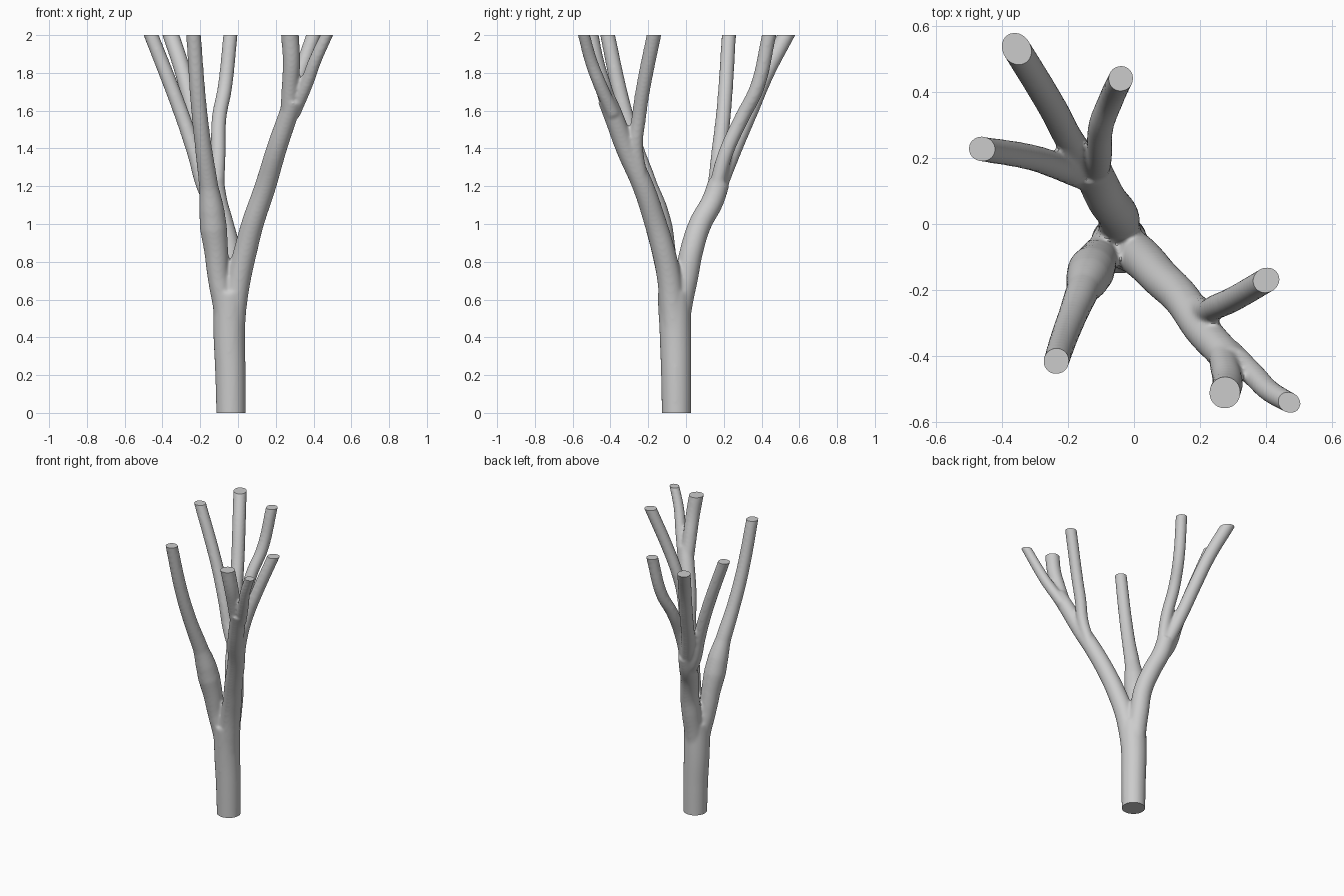
import bpy
import bmesh
from math import radians

if "Cube" in bpy.data.objects:
    bpy.data.objects.remove(bpy.data.objects["Cube"], do_unlink=True)

HEIGHT = 2.0
OVERSHOOT = 0.06  # limbs run past the cut planes, then are trimmed flat

bark = bpy.data.materials.new("pale grey bark")
bark.use_nodes = True
bark.diffuse_color = (0.6, 0.6, 0.6, 1)
bark.node_tree.nodes["Principled BSDF"].inputs["Base Color"].default_value = (0.6, 0.6, 0.6, 1)

# One curve holds every limb as a tapered round spline
curve = bpy.data.curves.new("tree_limbs", 'CURVE')
curve.dimensions = '3D'
curve.bevel_depth = 1.0
curve.bevel_resolution = 8
curve.resolution_u = 10
curve.use_fill_caps = True


def limb(start_radius, end_radius, *points):
    """Add a smooth tapered limb; a fourth value in a point swells it there."""
    points = list(points)
    x, y, z = points[-1]
    if z == HEIGHT:
        px, py, pz = points[-2]
        t = OVERSHOOT / (z - pz)
        points.append((x + (x - px) * t, y + (y - py) * t, z + OVERSHOOT))
    spline = curve.splines.new('BEZIER')
    spline.bezier_points.add(len(points) - 1)
    for i, (knot, point) in enumerate(zip(spline.bezier_points, points)):
        knot.co = point[:3]
        knot.handle_left_type = knot.handle_right_type = 'AUTO'
        blend = i / (len(points) - 1)
        knot.radius = start_radius + (end_radius - start_radius) * blend + sum(point[3:])


# Trunk
limb(.077, .088, (-.037, -.05, -OVERSHOOT), (-.04, -.052, .2), (-.046, -.056, .42), (-.043, -.064, .64))

# Back limb and its three branches
limb(.066, .058, (-.045, -.05, .42), (-.045, -.03, .57), (-.045, .002, .72), (-.05, .03, .86), (-.083, .075, 1.0),
     (-.115, .14, 1.12), (-.13, .175, 1.22))
limb(.044, .044, (-.125, .16, 1.16), (-.195, .255, 1.4), (-.24, .34, 1.6), (-.29, .425, 1.8), (-.355, .53, HEIGHT))
limb(.04, .038, (-.115, .15, 1.14), (-.105, .205, 1.36), (-.1, .295, 1.56), (-.07, .375, 1.72), (-.04, .44, HEIGHT))
limb(.044, .037, (-.11, .13, 1.08), (-.17, .152, 1.18), (-.23, .175, 1.38), (-.305, .2, 1.6), (-.46, .227, HEIGHT))

# Left-leaning front limb, swollen at its elbow
limb(.062, .037, (-.055, -.06, .42), (-.075, -.075, .57), (-.104, -.097, .72), (-.115, -.117, .85, .009),
     (-.13, -.142, .98, .02), (-.14, -.165, 1.08, .017), (-.155, -.2, 1.2, .004),
     (-.185, -.275, 1.42), (-.21, -.34, 1.65), (-.235, -.415, HEIGHT))

# Right-leaning front limb and its three branches
limb(.07, .049, (-.035, -.06, .42), (-.02, -.073, .57), (.006, -.09, .72), (.04, -.12, .86), (.077, -.16, 1.0),
     (.145, -.227, 1.2), (.205, -.318, 1.4), (.267, -.387, 1.58), (.295, -.42, 1.66))
limb(.038, .039, (.17, -.235, 1.22), (.218, -.265, 1.42), (.25, -.25, 1.56), (.295, -.23, 1.7), (.4, -.17, HEIGHT))
limb(.044, .049, (.265, -.385, 1.56), (.277, -.443, 1.74), (.283, -.48, 1.86), (.275, -.51, HEIGHT))
limb(.038, .03, (.29, -.385, 1.58), (.365, -.46, 1.75), (.41, -.505, 1.87), (.47, -.54, HEIGHT))

# Fuse the limbs into one skin and soften the crotches
raw = bpy.data.objects.new("limb_guides", curve)
bpy.context.collection.objects.link(raw)
bpy.context.view_layer.update()
graph = bpy.context.evaluated_depsgraph_get()
mesh = bpy.data.meshes.new_from_object(raw.evaluated_get(graph))
bpy.data.objects.remove(raw, do_unlink=True)

tree = bpy.data.objects.new("bare_tree", mesh)
bpy.context.collection.objects.link(tree)
fuse = tree.modifiers.new("fuse", 'REMESH')
fuse.mode = 'VOXEL'
fuse.voxel_size = 0.008
soften = tree.modifiers.new("soften", 'SMOOTH')
soften.factor = 0.5
soften.iterations = 14
bpy.context.view_layer.update()
graph = bpy.context.evaluated_depsgraph_get()
skin = bpy.data.meshes.new_from_object(tree.evaluated_get(graph))
tree.modifiers.clear()

# Saw the foot and the branch tips off flat and cap them
bm = bmesh.new()
bm.from_mesh(skin)
for level, side in ((0, -1), (HEIGHT, 1)):
    bmesh.ops.bisect_plane(bm, geom=bm.verts[:] + bm.edges[:] + bm.faces[:],
                           plane_co=(0, 0, level), plane_no=(0, 0, side), clear_outer=True)
    rim = [e for e in bm.edges if e.is_boundary]
    bmesh.ops.holes_fill(bm, edges=rim, sides=0)
bmesh.ops.recalc_face_normals(bm, faces=bm.faces[:])
bm.to_mesh(skin)
bm.free()

tree.data = skin
skin.materials.clear()
skin.materials.append(bark)

bpy.ops.object.select_all(action='DESELECT')
tree.select_set(True)
bpy.context.view_layer.objects.active = tree
bpy.ops.object.shade_smooth_by_angle(angle=radians(40))
